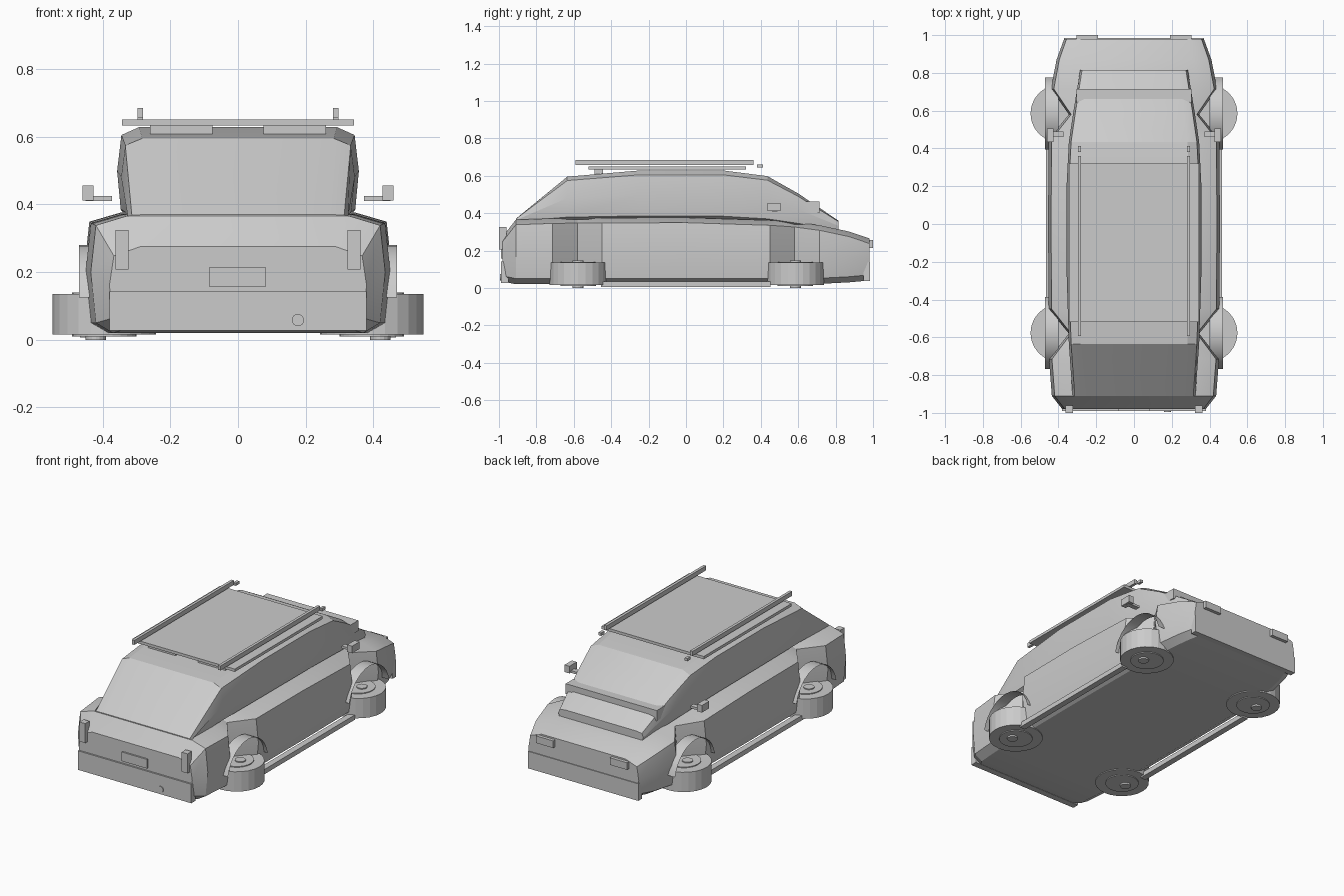
import bpy, bmesh, math

if "Cube" in bpy.data.objects:
    bpy.data.objects.remove(bpy.data.objects["Cube"])

SIDES = (-1, 1)


def finish(bm, name, smooth=False):
    bmesh.ops.recalc_face_normals(bm, faces=bm.faces)
    me = bpy.data.meshes.new(name)
    bm.to_mesh(me)
    bm.free()
    ob = bpy.data.objects.new(name, me)
    bpy.context.collection.objects.link(ob)
    if smooth:
        bpy.ops.object.select_all(action='DESELECT')
        ob.select_set(True)
        bpy.context.view_layer.objects.active = ob
        bpy.ops.object.shade_smooth_by_angle(angle=math.radians(20))
    return ob


def box(name, x, y, z):
    """Box from (min, max) ranges."""
    bm = bmesh.new()
    bmesh.ops.create_cube(bm, size=1)
    for v in bm.verts:
        for i, (a, b) in enumerate((x, y, z)):
            v.co[i] = (a + b) / 2 + v.co[i] * (b - a)
    return finish(bm, name)


def pair(name, x, y, z):
    """Box repeated on the left and right."""
    for s in SIDES:
        box(name, sorted((s * x[0], s * x[1])), y, z)


def disc(name, loc, r, depth, axis='Z', n=24):
    rot = (math.pi / 2, 0, 0) if axis == 'Y' else (0, 0, 0)
    bpy.ops.mesh.primitive_cylinder_add(vertices=n, radius=r, depth=depth, location=loc, rotation=rot)
    bpy.context.object.name = name


def loft(name, stations, section):
    """Skin a symmetric section along y; each station is y, half width, bottom, top."""
    bm = bmesh.new()
    rings = []
    for y, w, zb, zt in stations:
        half = section(w, zb, zt)
        pts = half + [(-x, z) for x, z in reversed(half)]
        rings.append([bm.verts.new((x, y, z)) for x, z in pts])
    n = len(rings[0])
    for a, b in zip(rings, rings[1:]):
        for i in range(n):
            j = (i + 1) % n
            bm.faces.new((a[i], a[j], b[j], b[i]))
    bm.faces.new(rings[0])
    bm.faces.new(rings[-1])
    return finish(bm, name, True)


# lower body, pinched inwards at the wheels
loft("lower_body", [
    (-.98, .38, .035, .275), (-.91, .435, .02, .365), (-.715, .45, .02, .372),
    (-.58, .345, .02, .374), (-.45, .452, .02, .375), (0, .455, .02, .376),
    (.45, .452, .02, .362), (.58, .345, .02, .353), (.715, .44, .022, .335),
    (.87, .41, .03, .302), (.98, .37, .04, .265)],
    lambda w, b, t: [(.85 * w, b), (.965 * w, b + .03), (w, b + .52 * (t - b)),
                     (.965 * w, t - .027), (.76 * w, t)])

# cabin
loft("cabin", [
    (-.91, .325, .355, .37), (-.635, .345, .365, .595), (-.25, .357, .37, .628),
    (.2, .357, .368, .628), (.435, .345, .355, .598), (.6, .32, .335, .505),
    (.815, .285, .305, .36)],
    lambda w, b, t: [(.91 * w, b), (.97 * w, b + .06 * (t - b)), (w, b + .5 * (t - b)),
                     (.965 * w, b + .91 * (t - b)), (.82 * w, t)])

# roof
box("roof_panel", (-.343, .343), (-.52, .32), (.633, .65))
pair("roof_panel_foot", (.075, .26), (-.49, -.445), (.607, .634))
pair("roof_rail", (.28, .297), (-.592, .36), (.657, .684))
pair("roof_rail_end", (.28, .297), (.38, .412), (.643, .66))

# bumpers, lamps, plate and exhaust
box("front_bumper", (-.38, .38), (-.99, -.95), (.027, .142))
box("rear_bumper", (-.37, .37), (.95, .985), (.037, .14))
pair("front_lamp", (.323, .362), (-1, -.96), (.207, .325))
pair("rear_lamp", (.19, .305), (.96, 1), (.213, .256))
box("number_plate", (-.086, .083), (-.99, -.97), (.158, .213))
disc("tail_pipe", (.177, -.98, .058), .018, .03, 'Y', 16)
box("deck_spoiler", (-.305, .305), (.58, .715), (.4, .463))

# mirrors and sills
pair("mirror", (.427, .46), (.435, .505), (.412, .455))
pair("mirror_arm", (.372, .45), (.46, .49), (.41, .424))
pair("side_sill", (.43, .467), (-.455, .452), (.006, .035))

# wheels lie flat, each under an open thin arch
for s in SIDES:
    for y in (-.577, .585):
        disc("wheel", (s * .395, y, .075), .153, .12)
        disc("wheel_rim", (s * .395, y, .075), .095, .13)
        disc("wheel_hub", (s * .42, y, .073), .03, .146, n=16)
        bm = bmesh.new()
        prev = None
        for i in range(15):
            a = math.radians(12 + 156 * i / 14)
            row = [bm.verts.new((s * x, y + .195 * math.cos(a), .085 + .195 * math.sin(a)))
                   for x in (.4, .47)]
            if prev:
                bm.faces.new((prev[0], prev[1], row[1], row[0]))
            prev = row
        finish(bm, "wheel_arch", True)
